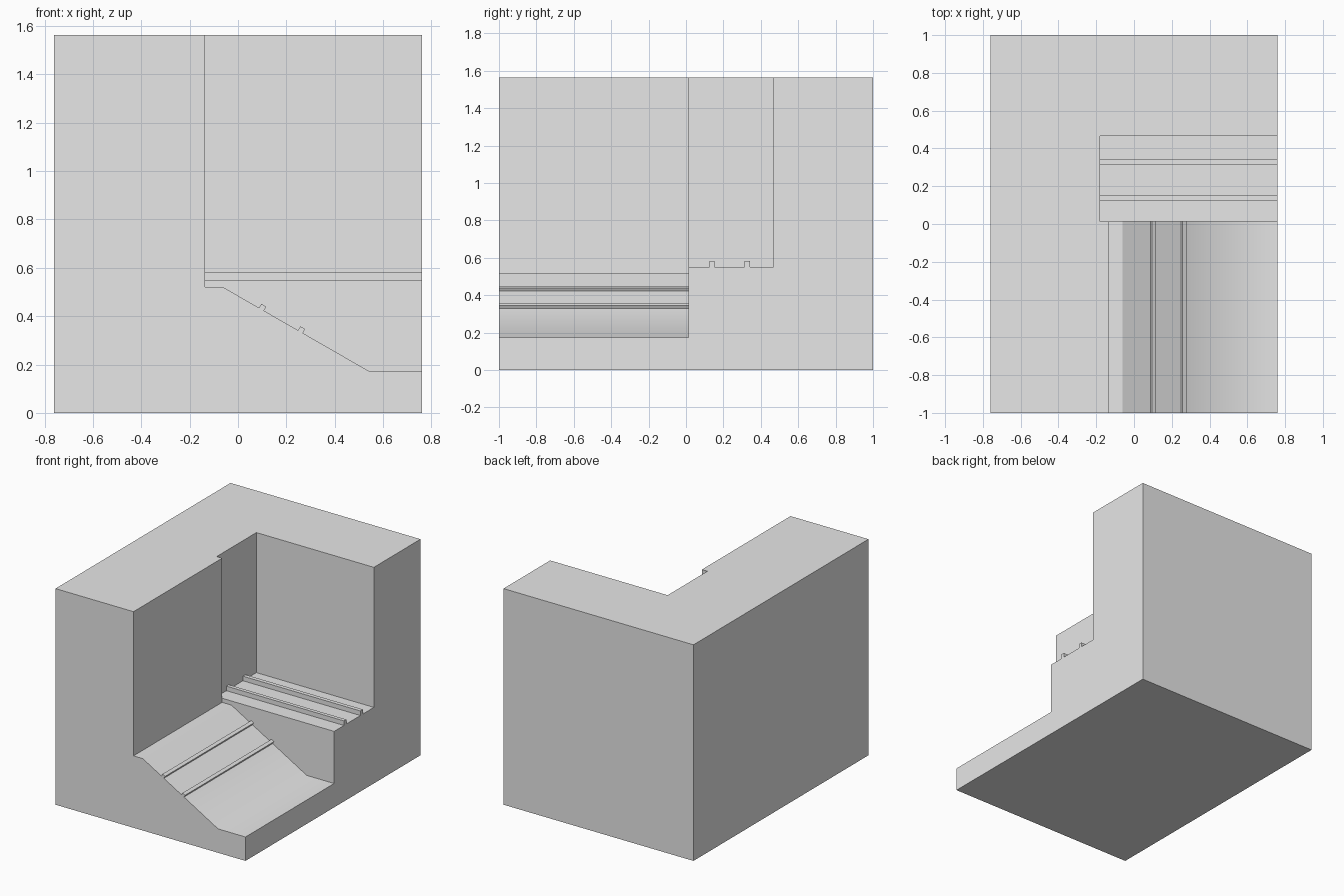
import bpy
import bmesh
from mathutils import Vector

default_cube = bpy.data.objects.get("Cube")
if default_cube:
    bpy.data.objects.remove(default_cube, do_unlink=True)

stone = bpy.data.materials.new("plain grey")
stone.use_nodes = True
grey = (0.8, 0.8, 0.8, 1.0)
stone.diffuse_color = grey
stone.node_tree.nodes["Principled BSDF"].inputs["Base Color"].default_value = grey


def extrude_profile(name, points, sweep):
    """Solid made from a planar outline swept along a vector."""
    bm = bmesh.new()
    face = bm.faces.new([bm.verts.new(p) for p in points])
    swept = bmesh.ops.extrude_face_region(bm, geom=[face])["geom"]
    verts = [v for v in swept if isinstance(v, bmesh.types.BMVert)]
    bmesh.ops.translate(bm, verts=verts, vec=sweep)
    bmesh.ops.recalc_face_normals(bm, faces=bm.faces)
    mesh = bpy.data.meshes.new(name)
    bm.to_mesh(mesh)
    bm.free()
    mesh.materials.append(stone)
    obj = bpy.data.objects.new(name, mesh)
    bpy.context.collection.objects.link(obj)
    return obj


def with_rails(start, end, rails, height):
    """Floor line in 2D from start to end with raised square rails."""
    start, end = Vector(start), Vector(end)
    along = (end - start).normalized()
    up = Vector((-along.y, along.x)) * height
    line = [start]
    for a, b in rails:
        p, q = start + along * a, start + along * b
        line += [p, p + up, q + up, q]
    return line + [end]


HALF_X, TOP = 0.76, 1.563
STEP_Y, BACK_Y = 0.013, 0.467
OUT = 2.0  # overshoot of the cutters

# Main block
block = extrude_profile(
    "corner_block",
    [(-HALF_X, -1, 0), (HALF_X, -1, 0), (HALF_X, 1, 0), (-HALF_X, 1, 0)],
    (0, 0, TOP))

# Front notch: ledge, slope with two rails, low floor
slope = with_rails((-0.062, 0.52), (0.541, 0.173),
                   [(0.172, 0.195), (0.358, 0.381)], 0.019)
outline = [(-0.136, OUT), (-0.136, 0.52), *slope, (OUT, 0.173), (OUT, OUT)]
front_cutter = extrude_profile(
    "front_cutter", [(x, -OUT, z) for x, z in outline], (0, OUT + STEP_Y, 0))

# Rear notch: upper floor with two rails, open to the front notch
shelf = with_rails((STEP_Y, 0.55), (BACK_Y, 0.55),
                   [(0.112, 0.139), (0.300, 0.329)], 0.033)
outline = [(STEP_Y, OUT), *shelf, (BACK_Y, OUT)]
rear_cutter = extrude_profile(
    "rear_cutter", [(-0.18, y, z) for y, z in outline], (OUT, 0, 0))

# Carve the notches
bpy.context.view_layer.objects.active = block
for cutter in (front_cutter, rear_cutter):
    cutter.hide_render = True
    cut = block.modifiers.new("notch", "BOOLEAN")
    cut.operation = "DIFFERENCE"
    cut.solver = "EXACT"
    cut.object = cutter
    bpy.ops.object.modifier_apply(modifier=cut.name)
    bpy.data.objects.remove(cutter, do_unlink=True)

# Soft crease where the lower slope runs into the low floor
for face in block.data.polygons:
    x, y, z = face.center
    face.use_smooth = face.normal.z > 0.5 and y < 0 and x > 0.35 and z < 0.4
